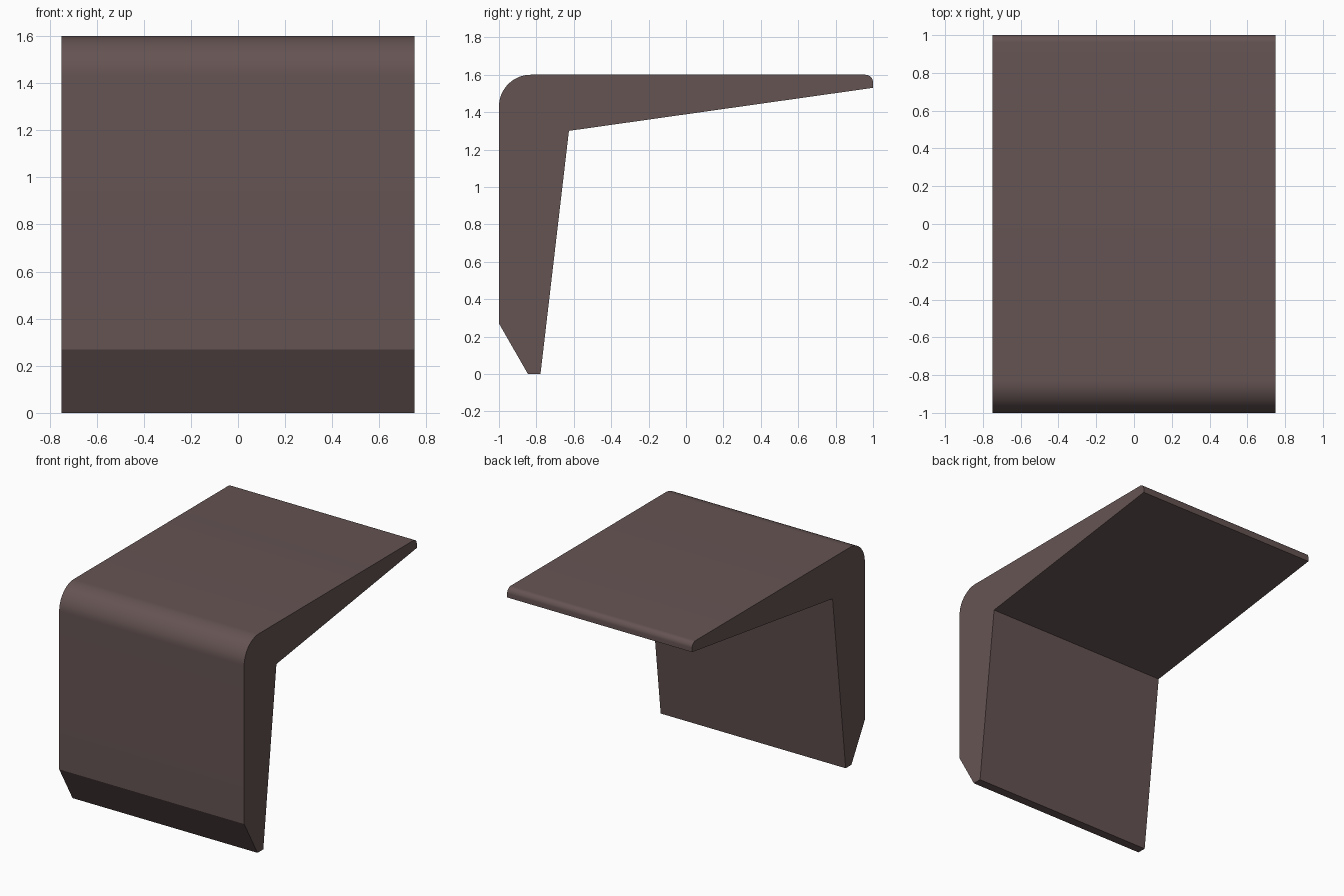
import bpy, bmesh
from math import cos, sin, pi, radians

if "Cube" in bpy.data.objects:
    bpy.data.objects.remove(bpy.data.objects["Cube"])

HALF_WIDTH = 0.75


def arc(cy, cz, r, start, end, steps):
    """Points of a rounded corner in the y-z plane."""
    angles = [radians(start + (end - start) * i / steps) for i in range(steps + 1)]
    return [(cy + r * cos(a), cz + r * sin(a)) for a in angles]


# Side profile: tapered leg, inner corner, tapered top with rounded edges, bevelled foot
profile = [(-0.845, 0), (-0.778, 0), (-0.626, 1.30), (1.0, 1.53)]
profile += arc(0.96, 1.56, 0.04, 0, 90, 8)
profile += arc(-0.83, 1.43, 0.17, 90, 180, 20)
profile += [(-1.0, 0.27)]

# Extrude the profile across the width
bm = bmesh.new()
face = bm.faces.new([bm.verts.new((-HALF_WIDTH, y, z)) for y, z in profile])
side = bmesh.ops.extrude_face_region(bm, geom=[face], use_keep_orig=True)
moved = [v for v in side["geom"] if isinstance(v, bmesh.types.BMVert)]
bmesh.ops.translate(bm, verts=moved, vec=(2 * HALF_WIDTH, 0, 0))
bmesh.ops.recalc_face_normals(bm, faces=bm.faces)

mesh = bpy.data.meshes.new("angled_bracket")
bm.to_mesh(mesh)
bm.free()
bracket = bpy.data.objects.new("angled_bracket", mesh)
bpy.context.collection.objects.link(bracket)

# Dark brown finish
finish = bpy.data.materials.new("dark_brown")
finish.diffuse_color = (0.13, 0.088, 0.086, 1)
finish.use_nodes = True
finish.node_tree.nodes["Principled BSDF"].inputs["Base Color"].default_value = finish.diffuse_color
mesh.materials.append(finish)

# Smooth rounded edges, crisp corners
bpy.context.view_layer.objects.active = bracket
bracket.select_set(True)
bpy.ops.object.shade_smooth_by_angle(angle=radians(20))
